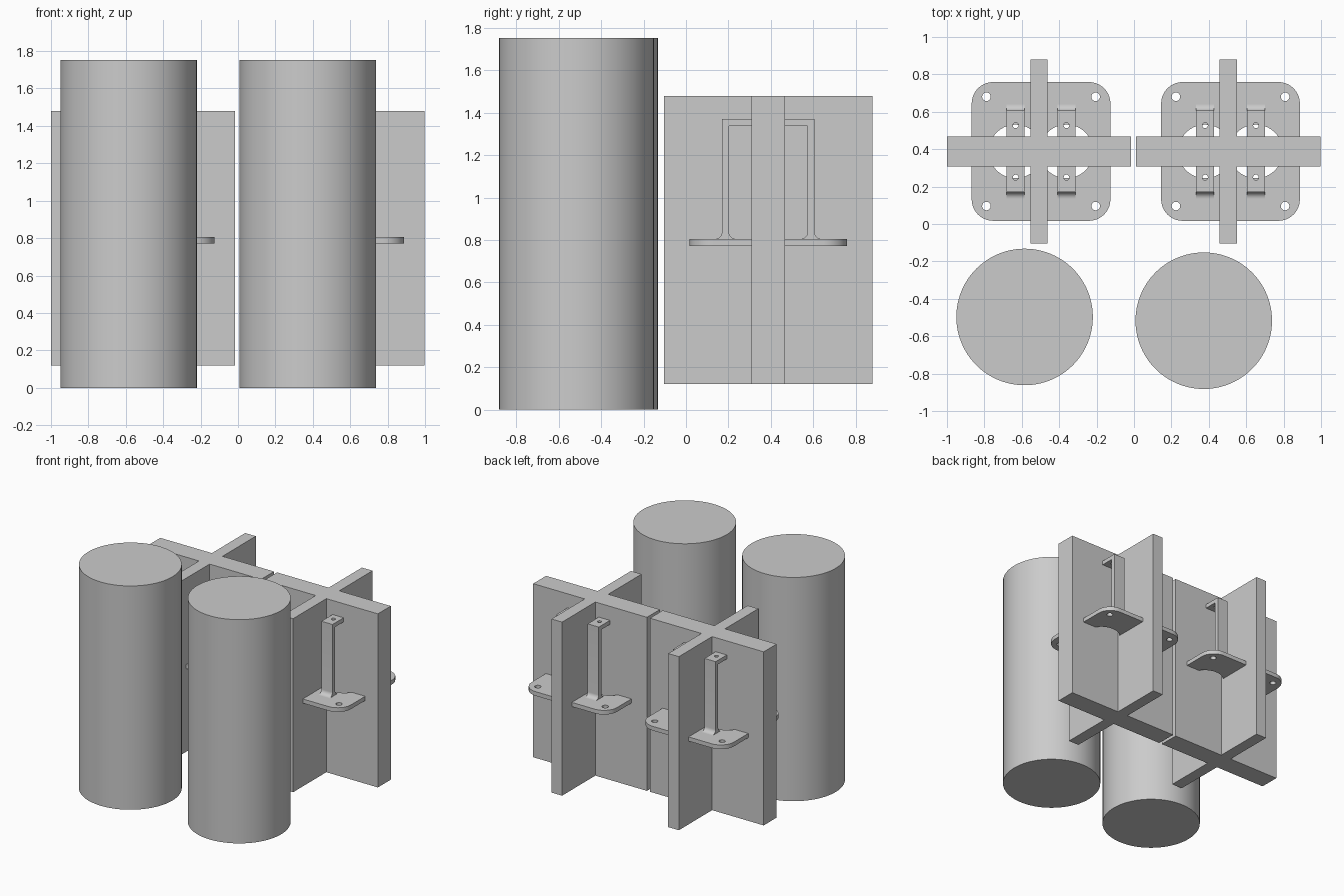
import bpy, bmesh, math

if "Cube" in bpy.data.objects:
    bpy.data.objects.remove(bpy.data.objects["Cube"])

grey = bpy.data.materials.new("plain_grey")
grey.diffuse_color = (0.6, 0.6, 0.6, 1)
grey.use_nodes = True
grey.node_tree.nodes["Principled BSDF"].inputs["Base Color"].default_value = grey.diffuse_color


def finish(bm, name):
    bmesh.ops.recalc_face_normals(bm, faces=bm.faces)
    me = bpy.data.meshes.new(name)
    bm.to_mesh(me)
    bm.free()
    ob = bpy.data.objects.new(name, me)
    bpy.context.collection.objects.link(ob)
    me.materials.append(grey)
    return ob


def smooth(ob):
    bpy.ops.object.select_all(action='DESELECT')
    ob.select_set(True)
    bpy.context.view_layer.objects.active = ob
    bpy.ops.object.shade_smooth_by_angle(angle=math.radians(35))


def extrude(bm, points, direction):
    """Add a prism: a closed outline swept along a direction."""
    face = bm.faces.new([bm.verts.new(p) for p in points])
    res = bmesh.ops.extrude_face_region(bm, geom=[face])
    bmesh.ops.translate(bm, vec=direction,
                        verts=[v for v in res["geom"] if isinstance(v, bmesh.types.BMVert)])


def arc(cx, cy, r, start, end, n=10):
    return [(cx + r * math.cos(math.radians(start + (end - start) * i / n)),
             cy + r * math.sin(math.radians(start + (end - start) * i / n)))
            for i in range(n + 1)]


def column(bm, x, y, r, z0, z1, seg=32):
    ring = [(x + r * math.cos(2 * math.pi * i / seg),
             y + r * math.sin(2 * math.pi * i / seg), z0) for i in range(seg)]
    extrude(bm, ring, (0, 0, z1 - z0))


def drill(ob, holes, z0, z1):
    """Cut round holes (x, y, radius), one at a time so that they may overlap."""
    bpy.context.view_layer.objects.active = ob
    for x, y, r in holes:
        bm = bmesh.new()
        column(bm, x, y, r, z0, z1, 64 if r > 0.1 else 20)
        cutter = finish(bm, "hole_cutter")
        cutter.hide_render = True
        mod = ob.modifiers.new("hole", 'BOOLEAN')
        mod.operation = 'DIFFERENCE'
        mod.solver = 'EXACT'
        mod.object = cutter
        bpy.ops.object.modifier_apply(modifier=mod.name)
        bpy.data.objects.remove(cutter, do_unlink=True)


SIGNS = [(sx, sy) for sx in (-1, 1) for sy in (-1, 1)]
CY = 0.388          # row of crosses and brackets
STRAP = 0.136       # strap offset from the bracket centre
P0, P1 = 0.772, 0.805   # base plate bottom and top

# Two standing cylinders at the front
for side, x, y in (("left", -0.585, -0.497), ("right", 0.373, -0.517)):
    bm = bmesh.new()
    column(bm, x, y, 0.365, 0, 1.753, 96)
    smooth(finish(bm, side + "_cylinder"))

# Cross-shaped dividers
for side, x in (("left", -0.508), ("right", 0.504)):
    bm = bmesh.new()
    a, b, lx, ly = 0.046, 0.08, 0.493, 0.492
    q = [(a, ly), (a, b), (lx, b)]
    outline = (q + [(px, -py) for px, py in reversed(q)]
               + [(-px, -py) for px, py in q] + [(-px, py) for px, py in reversed(q)])
    extrude(bm, [(x + px, CY + py, 0.12) for px, py in outline], (0, 0, 1.36))
    finish(bm, side + "_cross_divider")

for side, x in (("left", -0.497), ("right", 0.516)):
    # Rounded square base plate with bolt holes and two round openings
    bm = bmesh.new()
    h, r = 0.371, 0.115
    c = h - r
    outline = (arc(c, c, r, 0, 90) + arc(-c, c, r, 90, 180)
               + arc(-c, -c, r, 180, 270) + arc(c, -c, r, 270, 360))
    extrude(bm, [(x + px, CY + py, P0) for px, py in outline], (0, 0, P1 - P0))
    plate = finish(bm, side + "_base_plate")
    drill(plate, [(x + sx * 0.292, CY + sy * 0.292, 0.023) for sx, sy in SIGNS]
          + [(x + s * STRAP, CY, 0.143) for s in (-1, 1)], P0 - 0.1, P1 + 0.1)
    smooth(plate)

    # Pair of arched straps with flared feet
    bm = bmesh.new()
    top, t, half, f = 1.37, 0.032, 0.218, 0.034
    zf = P1 + f
    leg = (arc(half + f, zf, f, 270, 180, 8) + [(half, top)])
    inner = [(half - t, top - t)] + arc(half - t - f, zf, f, 0, -90, 8)
    profile = ([(-py, z) for py, z in leg] + [(py, z) for py, z in reversed(leg)]
               + [(py, z) for py, z in reversed(inner)]
               + [(-py, z) for py, z in inner])
    for s in (-1, 1):
        extrude(bm, [(x + s * STRAP - 0.048, CY + py, z) for py, z in profile[:len(leg) * 2]]
                + [(x + s * STRAP - 0.048, CY + py, z) for py, z in
                   [(p, z) for p, z in reversed(inner)] + [(-p, z) for p, z in inner]],
                (0.096, 0, 0))
    straps = finish(bm, side + "_straps")
    drill(straps, [(x + sx * STRAP, CY + sy * 0.139, 0.015) for sx, sy in SIGNS],
          top - 0.1, top + 0.1)
    smooth(straps)
